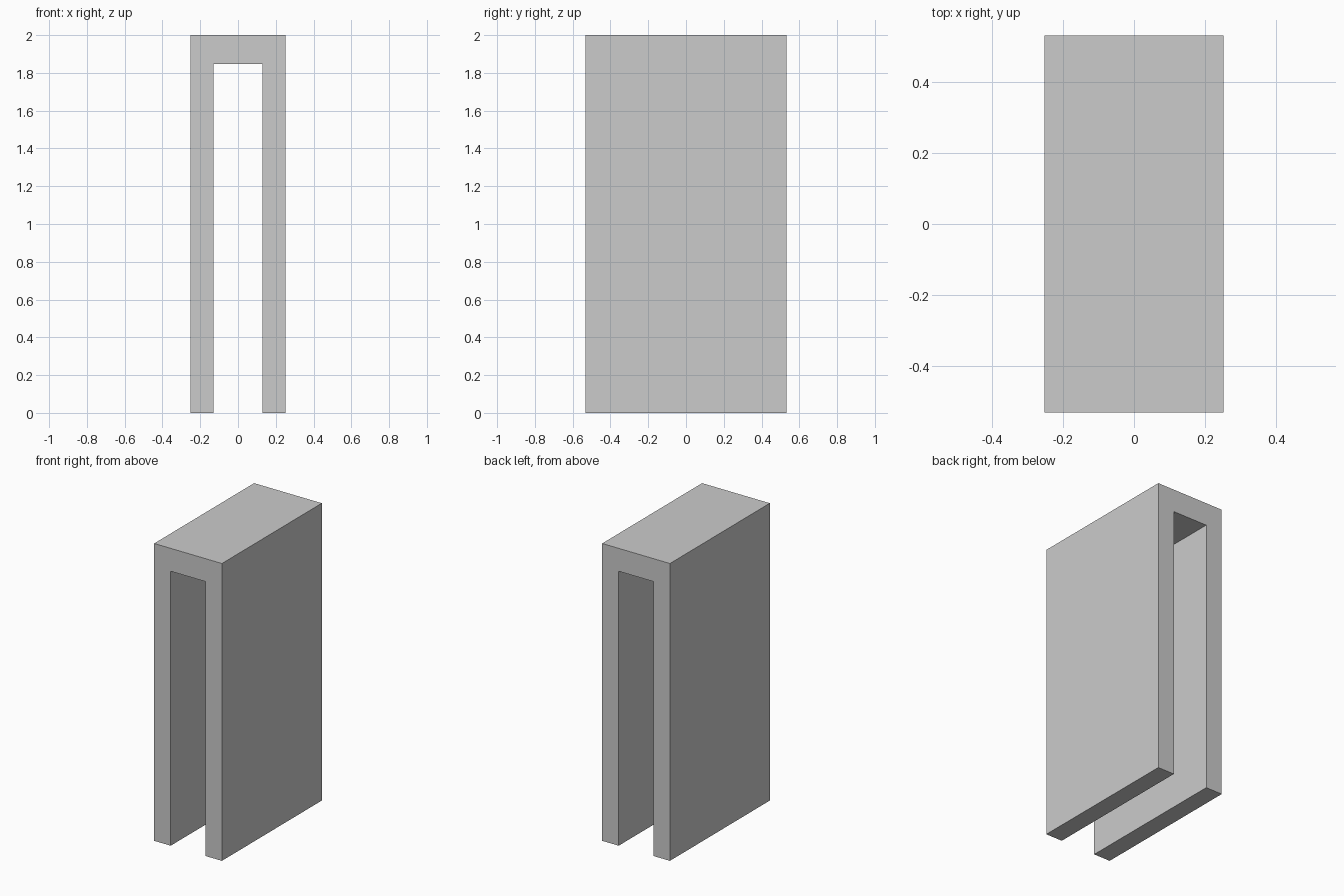
import bpy, bmesh

if "Cube" in bpy.data.objects:
    bpy.data.objects.remove(bpy.data.objects["Cube"])

# Outer and inner half widths, half depth, height, underside of the top
OUT, INN, DEPTH, TOP, UNDER = 0.252, 0.129, 0.531, 2.0, 1.846

# Upside-down U profile, extruded front to back
half = [(INN, UNDER), (INN, 0), (OUT, 0), (OUT, TOP)]
profile = half + [(-x, z) for x, z in reversed(half)]

bm = bmesh.new()
face = bm.faces.new([bm.verts.new((x, -DEPTH, z)) for x, z in profile])
ext = bmesh.ops.extrude_face_region(bm, geom=[face], use_keep_orig=True)
verts = [g for g in ext["geom"] if isinstance(g, bmesh.types.BMVert)]
bmesh.ops.translate(bm, verts=verts, vec=(0, 2 * DEPTH, 0))
bmesh.ops.recalc_face_normals(bm, faces=bm.faces)

mesh = bpy.data.meshes.new("channel_frame")
bm.to_mesh(mesh)
bm.free()
bpy.context.collection.objects.link(bpy.data.objects.new("channel_frame", mesh))
